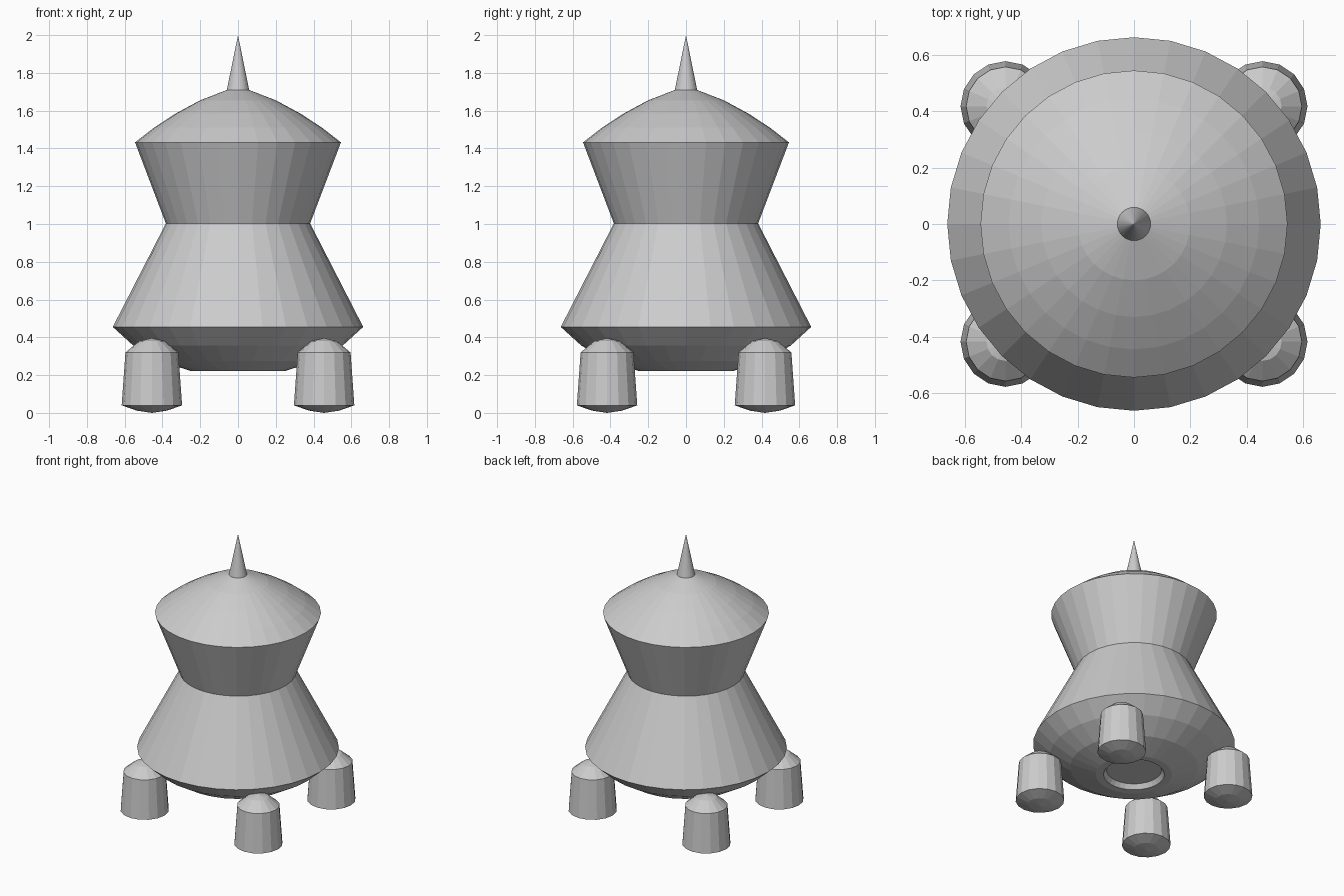
import bpy, bmesh, math

if "Cube" in bpy.data.objects:
    bpy.data.objects.remove(bpy.data.objects["Cube"])

# One plain grey for the whole model
grey = bpy.data.materials.new("plain grey")
grey.diffuse_color = (0.6, 0.6, 0.6, 1)
grey.use_nodes = True
grey.node_tree.nodes["Principled BSDF"].inputs["Base Color"].default_value = grey.diffuse_color


def lathe(name, profile, sides, centre=(0, 0)):
    """Turn a bottom-to-top (radius, height) profile around a vertical axis."""
    bm = bmesh.new()
    rings = []
    for r, z in profile:
        if r == 0:
            rings.append([bm.verts.new((0, 0, z))])
        else:
            rings.append([bm.verts.new((r * math.cos(2 * math.pi * i / sides),
                                        r * math.sin(2 * math.pi * i / sides), z))
                          for i in range(sides)])
    for a, b in zip(rings, rings[1:]):
        for i in range(sides):
            j = (i + 1) % sides
            if len(a) == 1:
                bm.faces.new((a[0], b[j], b[i]))
            elif len(b) == 1:
                bm.faces.new((a[i], a[j], b[0]))
            else:
                bm.faces.new((a[i], a[j], b[j], b[i]))
    bmesh.ops.recalc_face_normals(bm, faces=bm.faces)
    mesh = bpy.data.meshes.new(name)
    bm.to_mesh(mesh)
    bm.free()
    mesh.materials.append(grey)
    obj = bpy.data.objects.new(name, mesh)
    obj.location = (centre[0], centre[1], 0)
    bpy.context.collection.objects.link(obj)
    return obj


# Hull: recessed exhaust, rounded belly, flared skirt, narrow waist, domed cap
lathe("hull", [(0, 0.255), (0.18, 0.255), (0.2, 0.222), (0.25, 0.222),
               (0.42, 0.276), (0.555, 0.357), (0.663, 0.455),
               (0.382, 1.003), (0.545, 1.432),
               (0.445, 1.51), (0.33, 1.585), (0.2, 1.655),
               (0.06, 1.709), (0, 1.715)], 32)

# Antenna spike on the cap
lathe("spike", [(0, 1.7), (0.06, 1.705), (0, 2.0)], 32)

# Four landing pods around the belly
pod = [(0, 0.0), (0.08, 0.012), (0.16, 0.04), (0.14, 0.32),
       (0.068, 0.38), (0, 0.396)]
for sx, side in ((-1, "left"), (1, "right")):
    for sy, end in ((-1, "front"), (1, "back")):
        lathe(f"{end}_{side}_pod", pod, 16, (sx * 0.456, sy * 0.418))
